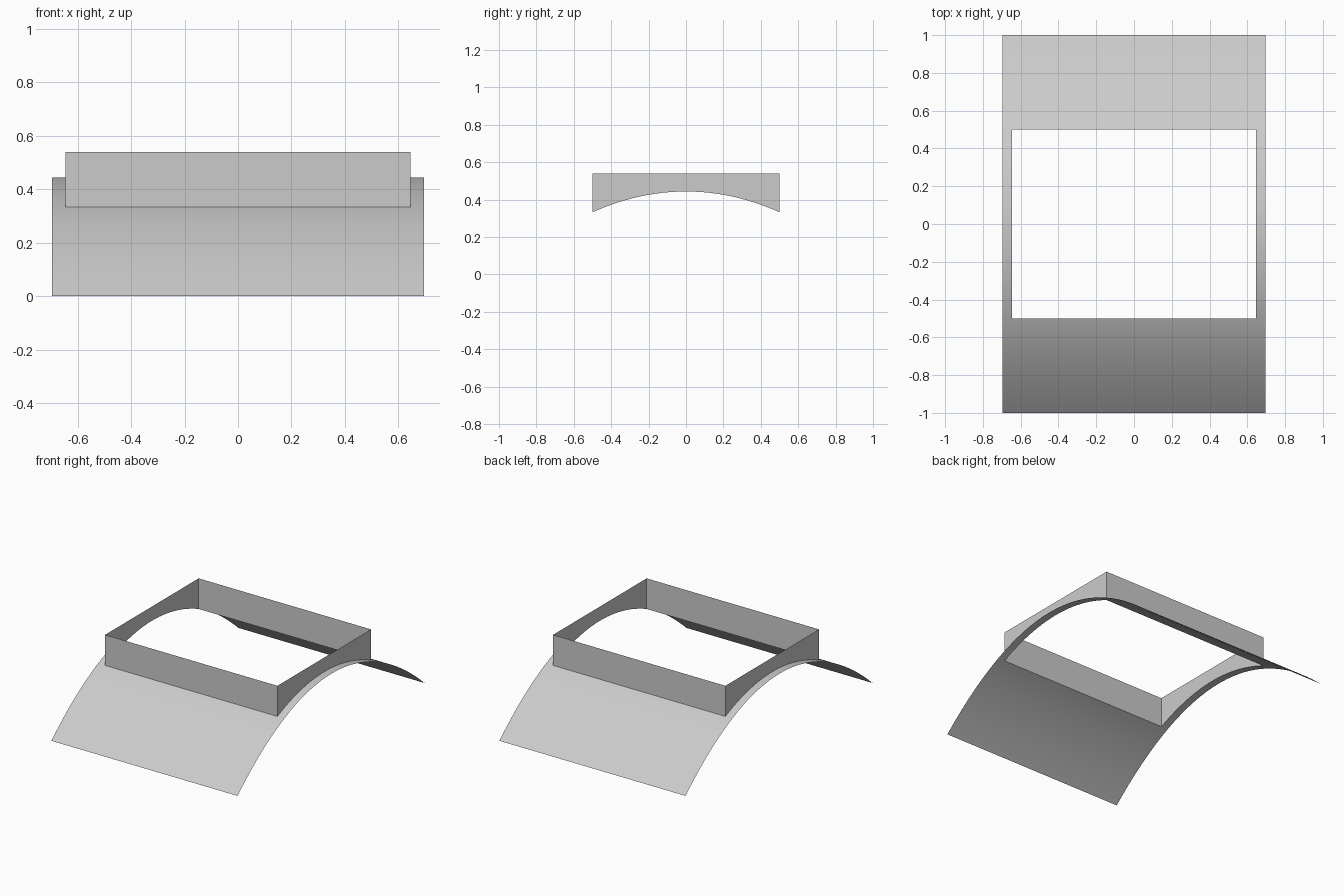
import bpy
import bmesh

HALF_WIDTH, HALF_LENGTH = 0.697, 1.0
OPEN_X, OPEN_Y = 0.645, 0.5
CROWN, CURB_TOP = 0.444, 0.54
STEPS = 48

cube = bpy.data.objects.get("Cube")
if cube:
    bpy.data.objects.remove(cube, do_unlink=True)

# Single light grey for both parts
grey = bpy.data.materials.new("light_grey")
grey.use_nodes = True
grey.diffuse_color = (0.6, 0.6, 0.6, 1)
grey.node_tree.nodes["Principled BSDF"].inputs["Base Color"].default_value = (0.6, 0.6, 0.6, 1)


def arch(y):
    """Height of the parabolic roof at y."""
    return CROWN * (1 - (y / HALF_LENGTH) ** 2)


def finish(name, bm, smooth):
    mesh = bpy.data.meshes.new(name)
    for face in bm.faces:
        face.smooth = smooth
    bm.to_mesh(mesh)
    bm.free()
    mesh.materials.append(grey)
    obj = bpy.data.objects.new(name, mesh)
    bpy.context.collection.objects.link(obj)


# Arched roof sheet with a rectangular opening
bm = bmesh.new()
xs = [-HALF_WIDTH, -OPEN_X, OPEN_X, HALF_WIDTH]
ys = [HALF_LENGTH * (2 * i / STEPS - 1) for i in range(STEPS + 1)]
rows = [[bm.verts.new((x, y, arch(y))) for x in xs] for y in ys]
for j in range(STEPS):
    middle = (ys[j] + ys[j + 1]) / 2
    for i in range(3):
        if i == 1 and abs(middle) < OPEN_Y:
            continue
        a, b = rows[j], rows[j + 1]
        bm.faces.new((a[i], a[i + 1], b[i + 1], b[i]))
finish("roof_sheet", bm, True)

# Upright curb around the opening, its lower edge following the arch
bm = bmesh.new()
inner = [y for y in ys if abs(y) <= OPEN_Y + 1e-6]
outline = [(OPEN_X, y) for y in inner] + [(-OPEN_X, y) for y in reversed(inner)]
low = [bm.verts.new((x, y, arch(y))) for x, y in outline]
high = [bm.verts.new((x, y, CURB_TOP)) for x, y in outline]
for i in range(len(outline)):
    k = (i + 1) % len(outline)
    bm.faces.new((low[i], low[k], high[k], high[i]))
finish("opening_curb", bm, False)
